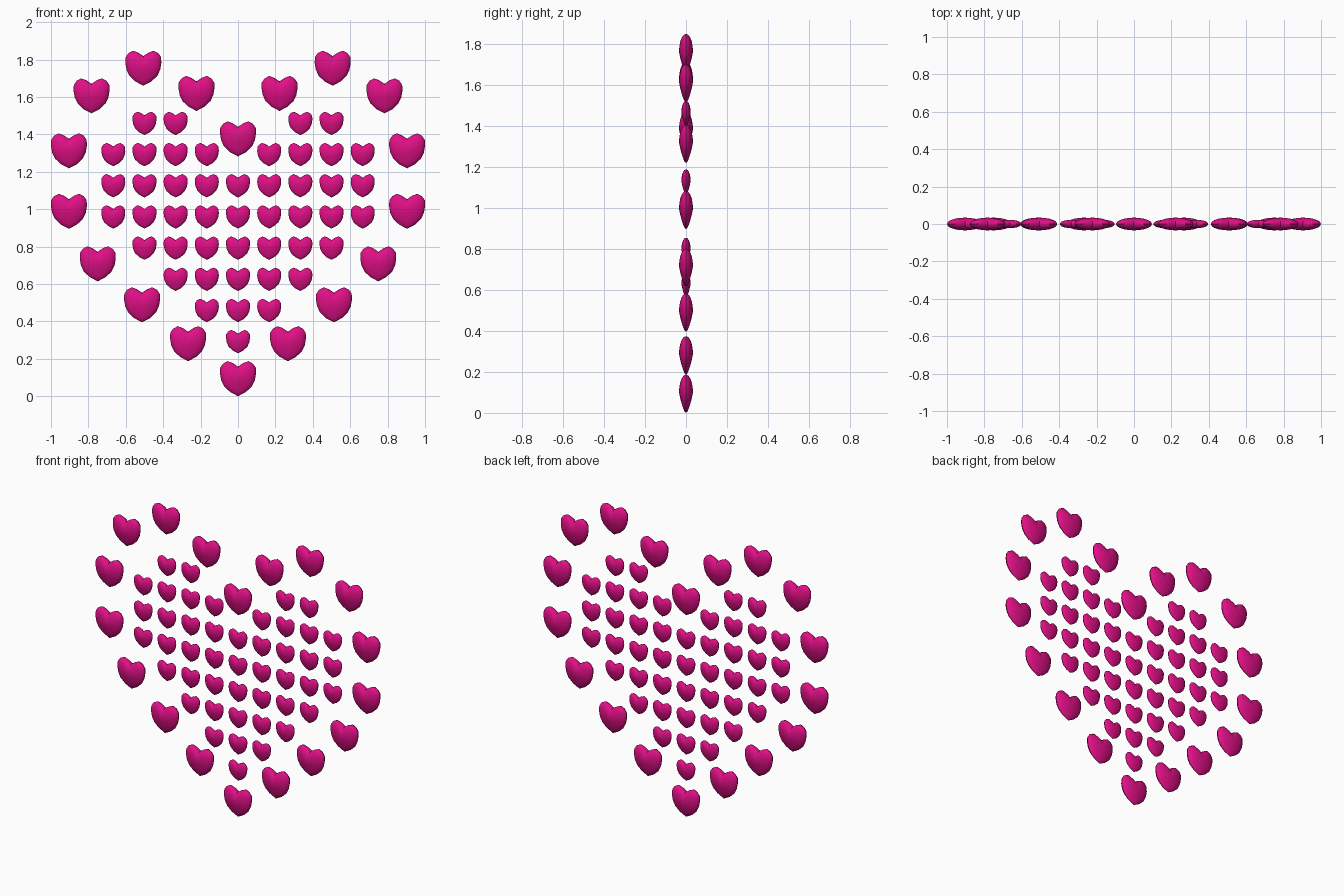
import bpy, bmesh, math

cube = bpy.data.objects.get("Cube")
if cube:
    bpy.data.objects.remove(cube)

pink = bpy.data.materials.new("deep pink")
pink.use_nodes = True
colour = (0.75, 0.005, 0.24, 1)
pink.diffuse_color = colour
pink.node_tree.nodes["Principled BSDF"].inputs["Base Color"].default_value = colour

# Outline of one heart, right half from notch to tip; the tip is at the origin
CENTRE = 0.1
THICK = 0.034
half = [(0, 0.158), (0.028, 0.177), (0.055, 0.187), (0.08, 0.174), (0.095, 0.152),
        (0.096, 0.12), (0.09, 0.085), (0.074, 0.052), (0.042, 0.022), (0, 0)]
outline = half + [(-x, z) for x, z in half[-2:0:-1]]


def heart_mesh():
    """Pillow-shaped heart: shrinking outline rings domed to front and back."""
    bm = bmesh.new()

    def ring(s, side):
        verts = []
        for x, z in outline:
            rz = CENTRE + (z - CENTRE) * s
            y = THICK * math.sqrt(1 - s * s) * min(1, 0.55 + 0.45 * rz / CENTRE)
            verts.append(bm.verts.new((x * s, side * y, rz)))
        return verts

    rim = ring(1, 1)
    n = len(rim)
    for side in (-1, 1):
        outer = rim
        for s in (0.94, 0.8, 0.58, 0.3):
            inner = ring(s, side)
            for i in range(n):
                j = (i + 1) % n
                bm.faces.new((outer[i], outer[j], inner[j], inner[i]))
            outer = inner
        pole = bm.verts.new((0, side * THICK, CENTRE))
        for i in range(n):
            bm.faces.new((outer[i], outer[(i + 1) % n], pole))
    bmesh.ops.recalc_face_normals(bm, faces=bm.faces)
    mesh = bpy.data.meshes.new("heart")
    bm.to_mesh(mesh)
    bm.free()
    mesh.materials.append(pink)
    return mesh


mesh = heart_mesh()


def add_heart(name, x, z, size):
    ob = bpy.data.objects.new(name, mesh)
    ob.location = (x, 0, z)
    ob.scale = (size, size, size)
    bpy.context.collection.objects.link(ob)
    return ob


# Large hearts tracing the border, mirrored left and right
first = add_heart("border_heart_bottom", 0, 0, 1)
add_heart("border_heart_notch", 0, 1.282, 1)
border = [(0.267, 0.187), (0.513, 0.395), (0.75, 0.614), (0.904, 0.895), (0.904, 1.218),
          (0.783, 1.512), (0.506, 1.66), (0.222, 1.525)]
for x, z in border:
    add_heart("border_heart_left", x, z, 1)
    add_heart("border_heart_right", -x, z, 1)

# Small hearts filling the middle on a square grid, given by their columns per row
STEP = 0.1667
rows = [(0, 0), (0, 1), (0, 2), (0, 3), (0, 4), (0, 4), (1, 4), (2, 3)]
for r, (low, high) in enumerate(rows):
    for c in range(-high, high + 1):
        if abs(c) >= low:
            add_heart("inner_heart", c * STEP, 0.229 + r * STEP, 0.667)

# Smooth domes with a crisp rim (the mesh is shared by every heart)
bpy.ops.object.select_all(action="DESELECT")
first.select_set(True)
bpy.context.view_layer.objects.active = first
bpy.ops.object.shade_smooth_by_angle(angle=math.radians(40))
